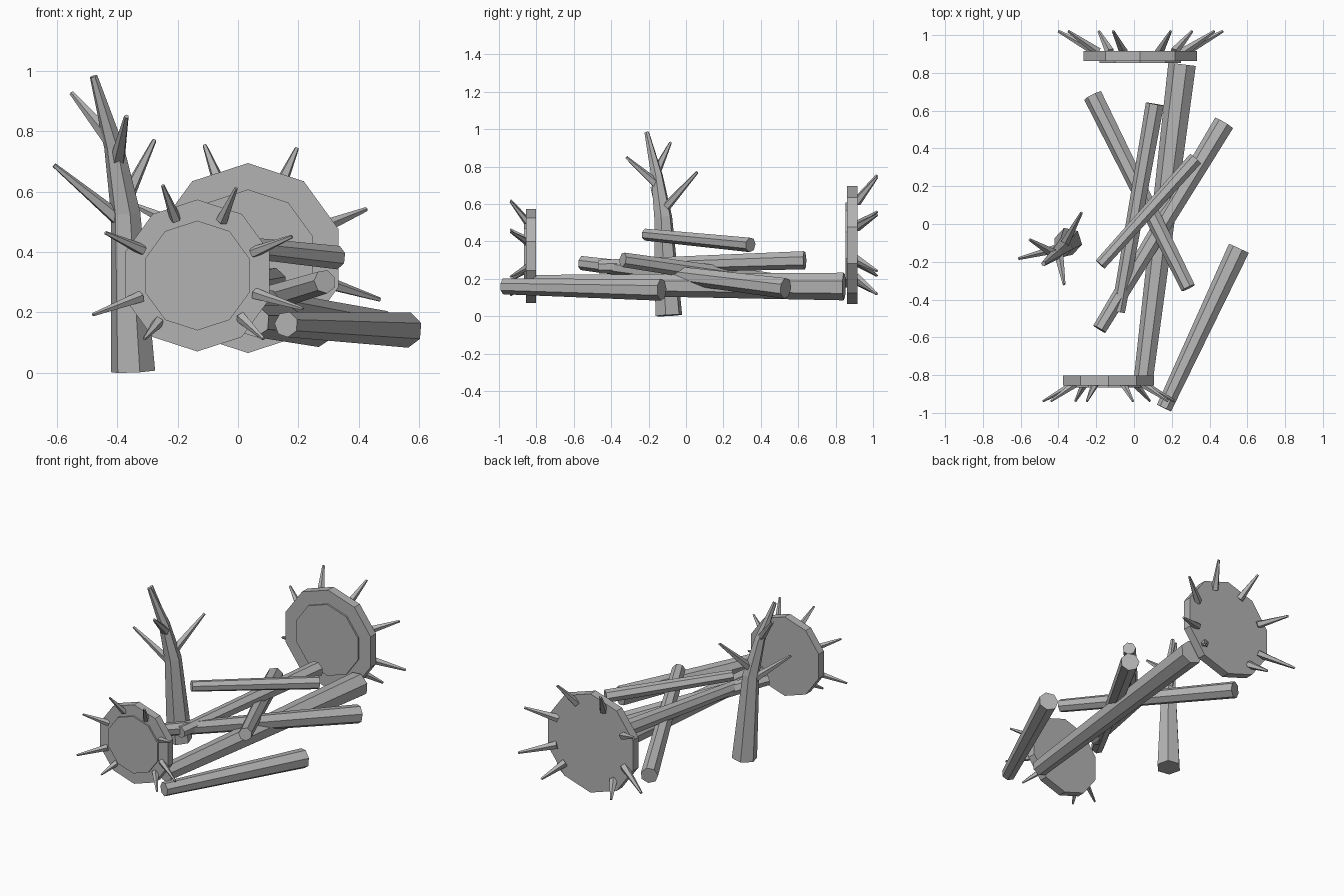
import bpy, bmesh, math
from mathutils import Vector

if "Cube" in bpy.data.objects:
    bpy.data.objects.remove(bpy.data.objects["Cube"])

grey = bpy.data.materials.new("stone_grey")
grey.diffuse_color = (0.45, 0.45, 0.45, 1)
grey.use_nodes = True
grey.node_tree.nodes["Principled BSDF"].inputs["Base Color"].default_value = grey.diffuse_color


def tube(bm, path, sides, spin=0.0):
    """Tapered flat-faced tube through (x, y, z, radius) points, capped."""
    pts = [Vector(p[:3]) for p in path]
    rings = []
    for i, p in enumerate(path):
        d = (pts[min(i + 1, len(pts) - 1)] - pts[max(i - 1, 0)]).normalized()
        ref = Vector((0, 1, 0)) if abs(d.z) > 0.75 else Vector((0, 0, 1))
        u = (ref - d * ref.dot(d)).normalized()
        v = d.cross(u)
        ring = []
        for k in range(sides):
            a = spin + math.tau * k / sides
            ring.append(bm.verts.new(pts[i] + (u * math.cos(a) + v * math.sin(a)) * p[3]))
        rings.append(ring)
    for a, b in zip(rings, rings[1:]):
        for k in range(sides):
            n = (k + 1) % sides
            bm.faces.new((a[k], a[n], b[n], b[k]))
    bm.faces.new(rings[0][::-1])
    bm.faces.new(rings[-1])


def finish(name, bm):
    bmesh.ops.recalc_face_normals(bm, faces=bm.faces)
    mesh = bpy.data.meshes.new(name)
    bm.to_mesh(mesh)
    bm.free()
    mesh.materials.append(grey)
    bpy.context.collection.objects.link(bpy.data.objects.new(name, mesh))


# Scattered tapered logs: thin end, thick end
logs = [
    ((0.16, -0.975, 0.16, 0.043), (0.557, -0.13, 0.142, 0.06)),
    ((0.053, -0.81, 0.17, 0.053), (0.257, 0.845, 0.16, 0.076)),
    ((0.288, -0.338, 0.302, 0.04), (-0.217, 0.68, 0.15, 0.052)),
    ((-0.182, -0.557, 0.285, 0.039), (0.478, 0.533, 0.15, 0.057)),
    ((-0.083, -0.465, 0.265, 0.038), (0.112, 0.635, 0.30, 0.05)),
    ((-0.178, -0.215, 0.437, 0.033), (0.327, 0.345, 0.382, 0.04)),
]
for i, ends in enumerate(logs):
    bm = bmesh.new()
    tube(bm, ends, 7, 0.3)
    finish(f"log_{i + 1}", bm)

# Dead tree: bent trunk and four bare branches
bm = bmesh.new()
tube(bm, [(-0.348, -0.092, 0.004, 0.075), (-0.373, -0.122, 0.53, 0.05),
          (-0.412, -0.155, 0.75, 0.033), (-0.479, -0.21, 0.983, 0.013)], 6, 0.3)
finish("tree_trunk", bm)
branches = [((-0.385, -0.125, 0.5), (-0.61, -0.183, 0.688)),
            ((-0.375, -0.12, 0.57), (-0.278, 0.06, 0.77)),
            ((-0.4, -0.15, 0.70), (-0.37, -0.32, 0.85)),
            ((-0.42, -0.16, 0.77), (-0.552, -0.083, 0.928))]
for i, (a, b) in enumerate(branches):
    bm = bmesh.new()
    tube(bm, [(*a, 0.027), (*b, 0.008)], 5)
    finish(f"tree_branch_{i + 1}", bm)

# Ten-sided discs with a raised front plate and a crown of slanted spikes
spikes = [(111, 0.32), (66, 0.318), (22.4, 0.34), (-17.5, 0.367),
          (-43.7, 0.304), (230, 0.273), (200.6, 0.37), (155, 0.336)]


def spiked_disc(name, x, z, scale, front, back, side):
    bm = bmesh.new()
    tube(bm, [(x, front, z, 0.252 * scale), (x, back, z, 0.252 * scale)], 10)
    finish(name + "_disc", bm)
    bm = bmesh.new()
    tube(bm, [(x, front - 0.01, z, 0.182 * scale), (x, front + 0.01, z, 0.182 * scale)], 10)
    finish(name + "_plate", bm)
    root = front if side < 0 else back
    bm = bmesh.new()
    for angle, reach in spikes:
        c, s = math.cos(math.radians(angle)), math.sin(math.radians(angle))
        r0, r1 = 0.2 * scale, reach * scale
        tube(bm, [(x + c * r0, root - side * 0.005, z + s * r0, 0.02 * scale),
                  (x + c * r1, root + side * 0.083 * scale, z + s * r1, 0.006 * scale)], 5)
    finish(name + "_spikes", bm)


spiked_disc("front", -0.135, 0.322, 1.0, -0.855, -0.803, -1)
spiked_disc("back", 0.033, 0.38, 1.25, 0.862, 0.917, 1)
